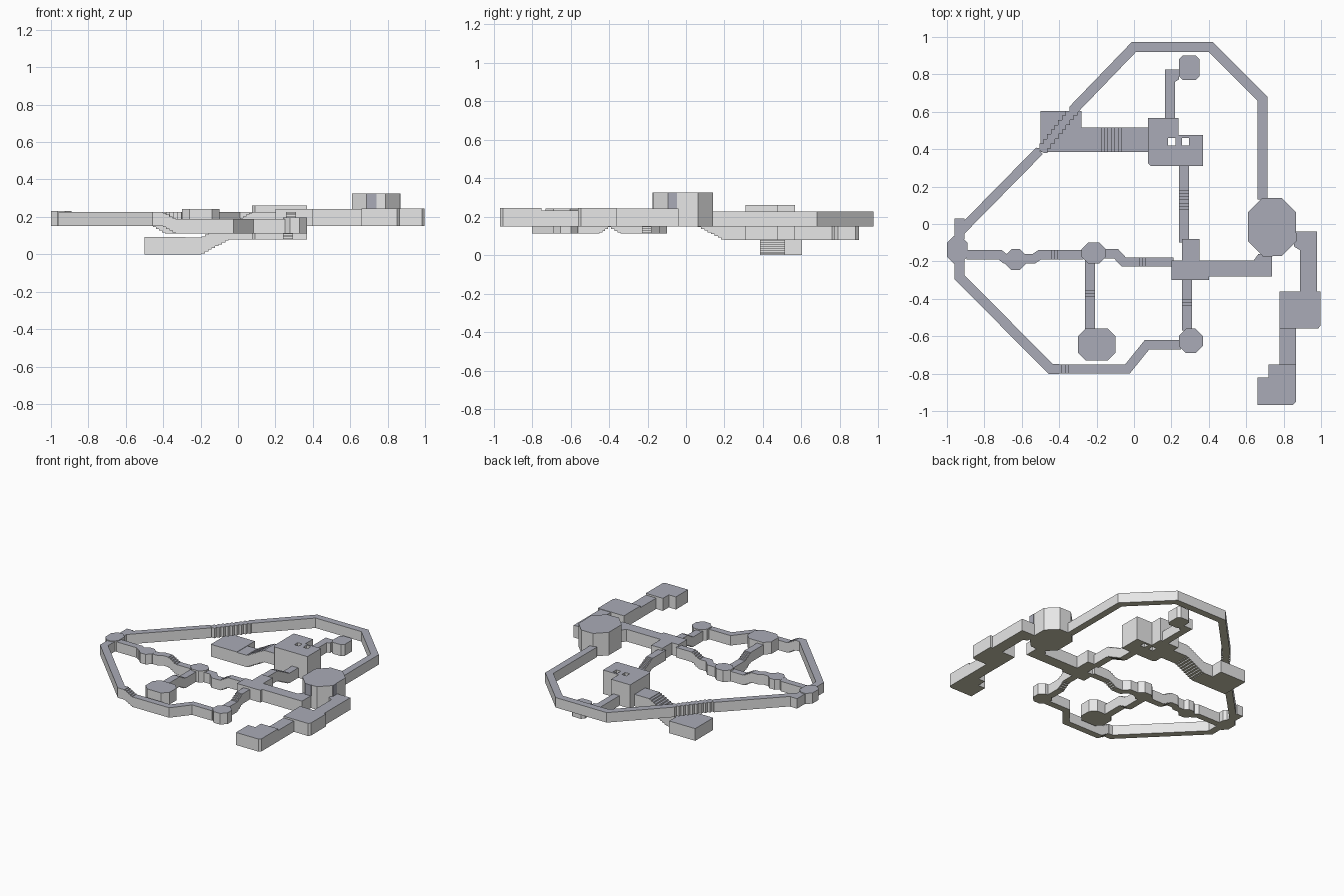
import bpy, bmesh
from mathutils import Vector

if "Cube" in bpy.data.objects:
    bpy.data.objects.remove(bpy.data.objects["Cube"])


def material(name, color):
    m = bpy.data.materials.new(name)
    m.diffuse_color = (*color, 1)
    m.use_nodes = True
    m.node_tree.nodes["Principled BSDF"].inputs["Base Color"].default_value = m.diffuse_color
    return m


wall = material("wall_grey", (0.8, 0.8, 0.8))
roof = material("roof_blue_grey", (0.40, 0.41, 0.475))
floor = material("floor_brown", (0.58, 0.555, 0.416))


def extrude(name, points, offset):
    """Extrude a closed outline; colour faces by the way they point."""
    bm = bmesh.new()
    face = bm.faces.new([bm.verts.new(p) for p in points])
    top = bmesh.ops.extrude_face_region(bm, geom=[face])["geom"]
    bmesh.ops.translate(bm, vec=offset,
                        verts=[v for v in top if isinstance(v, bmesh.types.BMVert)])
    bmesh.ops.recalc_face_normals(bm, faces=bm.faces)
    for f in bm.faces:
        f.normal_update()
        f.material_index = 1 if f.normal.z > 0.5 else 2 if f.normal.z < -0.5 else 0
    mesh = bpy.data.meshes.new(name)
    bm.to_mesh(mesh)
    bm.free()
    for m in (wall, roof, floor):
        mesh.materials.append(m)
    obj = bpy.data.objects.new(name, mesh)
    bpy.context.collection.objects.link(obj)
    return obj


def prism(name, pts, z0, z1):
    return extrude(name, [(x, y, z0) for x, y in pts], (0, 0, z1 - z0))


def box(name, x0, x1, y0, y1, z0, z1):
    return prism(name, [(x0, y0), (x1, y0), (x1, y1), (x0, y1)], z0, z1)


def octagon(name, x0, x1, y0, y1, cut, z0, z1):
    c = cut
    return prism(name, [(x0 + c, y0), (x1 - c, y0), (x1, y0 + c), (x1, y1 - c),
                        (x1 - c, y1), (x0 + c, y1), (x0, y1 - c), (x0, y0 + c)], z0, z1)


def corridor(name, path, width, z0, z1):
    """Flat passage of constant width with mitred corners."""
    p = [Vector(q) for q in path]
    dirs = [(b - a).normalized() for a, b in zip(p, p[1:])]
    left, right = [], []
    for i, q in enumerate(p):
        d0, d1 = dirs[max(i - 1, 0)], dirs[min(i, len(dirs) - 1)]
        n0, n1 = Vector((-d0.y, d0.x)), Vector((-d1.y, d1.x))
        m = (n0 + n1).normalized()
        m *= width / 2 / m.dot(n0)
        left.append(q + m)
        right.append(q - m)
    return prism(name, left + right[::-1], z0, z1)


def stairs(name, axis, a0, a1, c0, c1, z0, z1, height, n):
    """Stepped passage along an axis, floor going from z0 to z1."""
    low = []
    for i in range(n):
        z = z0 + (z1 - z0) * (i + 0.5) / n
        low += [(a0 + (a1 - a0) * i / n, z), (a0 + (a1 - a0) * (i + 1) / n, z)]
    profile = low + [(a, z + height) for a, z in low[::-1]]
    if axis == "x":
        return extrude(name, [(a, c0, z) for a, z in profile], (0, c1 - c0, 0))
    return extrude(name, [(c0, a, z) for a, z in profile], (c1 - c0, 0, 0))


F, L = 0.15, 0.112          # main floor and lower floor
H = 0.076                   # passage height
T, R = F + H, 0.243         # passage top and room top

# Outer ring, north half, with a jagged diagonal piece
corridor("ring_northwest", [(-0.933, -0.08), (-0.933, -0.043), (-0.505, 0.392)], 0.05, F, T)
corridor("ring_north", [(-0.325, 0.61), (0.0, 0.947), (0.41, 0.947),
                        (0.688, 0.669), (0.688, 0.13)], 0.053, F, T)
box("ring_west_stub", -0.96, -0.907, -0.08, 0.03, F, T)
n, start, end = 9, (-0.525, 0.405), (-0.345, 0.63)
sx, sy = (end[0] - start[0]) / n, (end[1] - start[1]) / n
jag = [start]
for i in range(n):
    x, y = start[0] + sx * i, start[1] + sy * i
    jag += [(x + sx, y), (x + sx, y + sy)]
prism("ring_jagged", jag + [(x + 0.042, y - 0.025) for x, y in jag[::-1]], F, T)

# Outer ring, south half
corridor("ring_southwest", [(-0.933, -0.19), (-0.933, -0.285), (-0.445, -0.775),
                            (-0.40, -0.775)], 0.053, F, T)
stairs("ring_stairs", "x", -0.40, -0.335, -0.80, -0.75, F, L, H, 4)
corridor("ring_south", [(-0.335, -0.775), (-0.035, -0.775), (0.07, -0.645),
                        (0.25, -0.645)], 0.05, L, L + H)
octagon("southeast_chamber", 0.24, 0.368, -0.69, -0.56, 0.038, L, L + 0.085)

# West chambers and the passage to the hub
octagon("west_chamber", -1.0, -0.89, -0.21, -0.065, 0.035, F, 0.231)
corridor("west_passage", [(-0.895, -0.165), (-0.715, -0.165), (-0.69, -0.185),
                          (-0.67, -0.185)], 0.05, F, T)
octagon("small_chamber", -0.688, -0.578, -0.245, -0.135, 0.032, F, T + 0.001)
corridor("west_bend", [(-0.585, -0.185), (-0.535, -0.185), (-0.505, -0.165),
                       (-0.455, -0.165)], 0.05, F, T)
stairs("west_stairs", "x", -0.455, -0.39, -0.19, -0.14, F, L, H, 4)
box("lower_passage", -0.39, -0.27, -0.19, -0.14, L, L + H)
octagon("middle_chamber", -0.28, -0.15, -0.21, -0.10, 0.035, L, L + 0.088)
corridor("middle_bend", [(-0.16, -0.16), (-0.095, -0.16), (-0.055, -0.203),
                         (0.01, -0.203)], 0.05, L, L + H)
stairs("middle_stairs", "x", 0.01, 0.075, -0.228, -0.178, L, F, H, 4)
box("hub_passage", 0.075, 0.21, -0.228, -0.178, F, T)

# Branch to the southern chamber
box("south_branch_low", -0.262, -0.208, -0.34, -0.19, L, L + H)
stairs("south_branch_stairs", "y", -0.34, -0.405, -0.262, -0.208, L, F, H, 4)
box("south_branch_high", -0.262, -0.208, -0.57, -0.405, F, T)
octagon("south_chamber", -0.30, -0.098, -0.73, -0.56, 0.042, F, R)

# Hub with its south branch
prism("hub", [(0.2, -0.30), (0.4, -0.30), (0.4, -0.195), (0.35, -0.195), (0.35, -0.08),
              (0.257, -0.08), (0.257, -0.195), (0.2, -0.195)], F, R)
box("hub_south_high", 0.257, 0.31, -0.39, -0.30, F, T)
stairs("hub_south_stairs", "y", -0.39, -0.45, 0.257, 0.31, F, L, H, 4)
box("hub_south_low", 0.257, 0.31, -0.57, -0.45, L, L + H)

# East passages and tall chamber
prism("east_passage", [(0.4, -0.28), (0.737, -0.28), (0.737, -0.16), (0.665, -0.16),
                       (0.64, -0.195), (0.4, -0.195)], F, R)
octagon("tall_chamber", 0.61, 0.866, -0.172, 0.14, 0.078, F, 0.326)
prism("far_east_passage", [(0.855, -0.04), (0.978, -0.04), (0.978, -0.36), (0.888, -0.36),
                           (0.888, -0.14), (0.855, -0.12)], F, R)

# Blue-grey wall plates above the tall chamber's doorways
for plate in (box("south_door_plate", 0.688, 0.741, -0.1745, -0.171, R, 0.326),
              box("east_door_plate", 0.865, 0.8685, -0.094, -0.047, R, 0.326)):
    for f in plate.data.polygons:
        f.material_index = 1

# Southeast rooms
prism("east_room", [(0.777, -0.36), (0.997, -0.36), (0.997, -0.545), (0.983, -0.56),
                    (0.777, -0.56)], F, R + 0.003)
box("east_room_link", 0.777, 0.865, -0.75, -0.56, F, 0.233)
prism("end_room", [(0.66, -0.967), (0.85, -0.967), (0.865, -0.952), (0.865, -0.75),
                   (0.72, -0.75), (0.72, -0.82), (0.66, -0.82)], F, R + 0.003)

# Stairway from the hub down to the main hall
box("hall_passage_high", 0.24, 0.293, -0.10, 0.06, F, T)
stairs("hall_stairs", "y", 0.06, 0.20, 0.24, 0.293, F, 0.078, H, 8)
box("hall_passage_low", 0.24, 0.293, 0.20, 0.32, 0.078, 0.078 + H)

# Main hall with two square shafts through it
hall = prism("main_hall", [(0.09, 0.31), (0.37, 0.31), (0.37, 0.475), (0.237, 0.475),
                           (0.237, 0.567), (0.075, 0.567), (0.075, 0.325)], 0.078, 0.26)
for i, x in enumerate((0.183, 0.257)):
    cutter = box(f"shaft_cutter_{i}", x, x + 0.038, 0.42, 0.46, -0.1, 0.5)
    cutter.hide_render = True
    cutter.hide_viewport = True
    cut = hall.modifiers.new("shaft", "BOOLEAN")
    cut.operation, cut.solver, cut.object = "DIFFERENCE", "EXACT", cutter

# North room and its passage
prism("north_passage", [(0.165, 0.567), (0.218, 0.567), (0.218, 0.76), (0.24, 0.772),
                        (0.24, 0.825), (0.165, 0.825)], 0.078, 0.078 + H)
octagon("north_room", 0.24, 0.35, 0.77, 0.9, 0.02, 0.078, 0.165)

# Deep northwest room with a long stair up to the hall
box("deep_room", -0.5, -0.28, 0.385, 0.603, 0.0, 0.093)
box("deep_passage", -0.28, -0.195, 0.385, 0.515, 0.0, 0.09)
stairs("deep_stairs", "x", -0.195, -0.05, 0.385, 0.515, 0.0, 0.078, 0.09, 8)
box("deep_passage_top", -0.05, 0.08, 0.385, 0.515, 0.078, 0.168)
